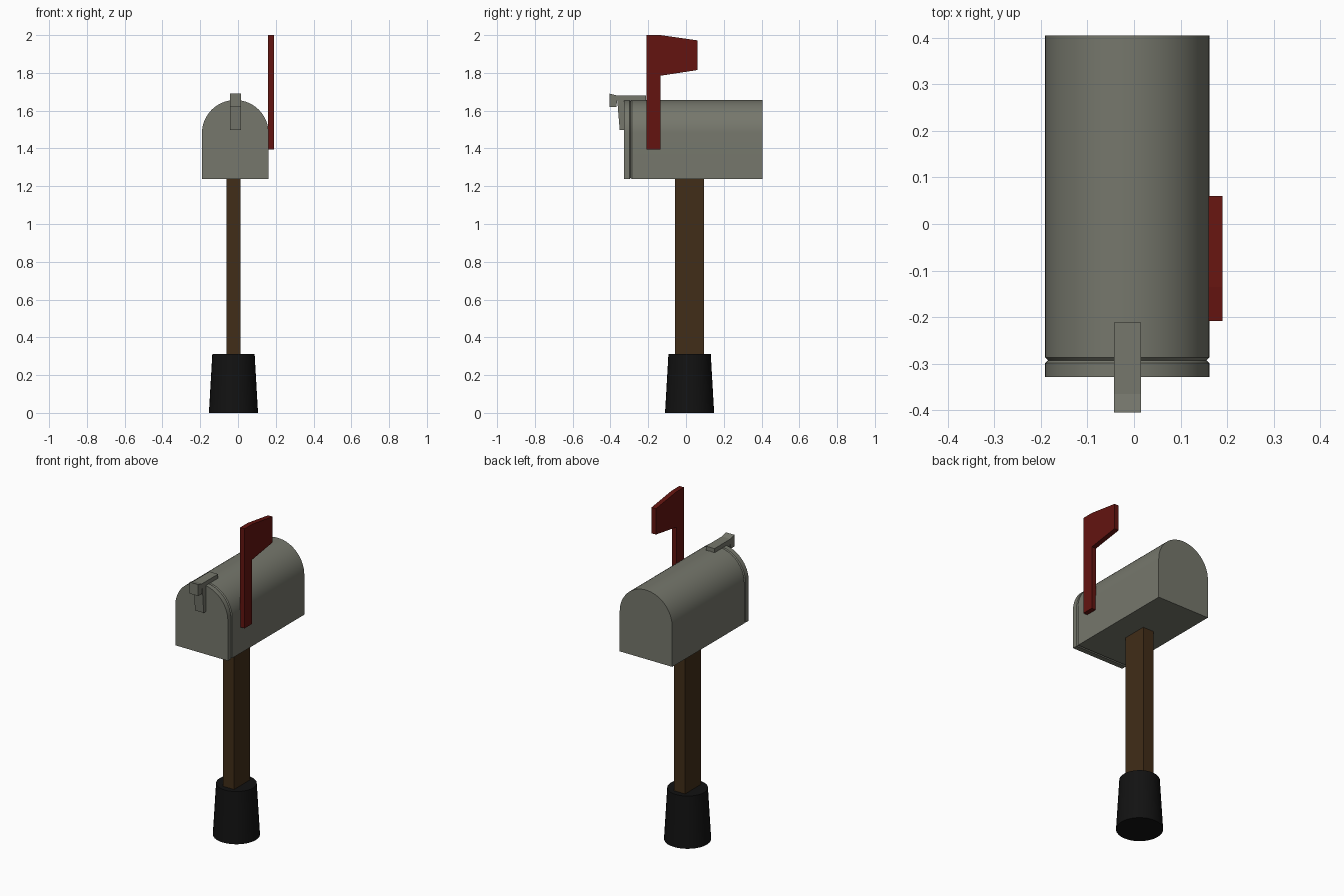
import bpy, bmesh, math

if "Cube" in bpy.data.objects:
    bpy.data.objects.remove(bpy.data.objects["Cube"])


def material(name, color):
    m = bpy.data.materials.new(name)
    m.diffuse_color = color
    m.use_nodes = True
    m.node_tree.nodes["Principled BSDF"].inputs["Base Color"].default_value = m.diffuse_color
    return m


def loft(name, rings, mat=None, smooth=False):
    """Join equal-length rings of points and cap both ends."""
    bm = bmesh.new()
    vs = [[bm.verts.new(p) for p in ring] for ring in rings]
    n = len(vs[0])
    for a, b in zip(vs, vs[1:]):
        for i in range(n):
            j = (i + 1) % n
            bm.faces.new((a[i], a[j], b[j], b[i]))
    bm.faces.new(vs[0])
    bm.faces.new(vs[-1])
    bmesh.ops.recalc_face_normals(bm, faces=bm.faces)
    me = bpy.data.meshes.new(name)
    bm.to_mesh(me)
    bm.free()
    ob = bpy.data.objects.new(name, me)
    bpy.context.collection.objects.link(ob)
    if mat:
        me.materials.append(mat)
    if smooth:
        bpy.ops.object.select_all(action='DESELECT')
        ob.select_set(True)
        bpy.context.view_layer.objects.active = ob
        bpy.ops.object.shade_smooth_by_angle(angle=math.radians(30))
    return ob


def side_plate(name, profile, x0, x1, mat=None):
    """Extrude a (y, z) outline across x."""
    return loft(name, [[(x, y, z) for y, z in profile] for x in (x0, x1)], mat)


def arch(y, inset=0.0, cx=-0.0145, r=0.1765, bottom=1.237, spring=1.48, seg=32):
    """Mailbox cross-section: flat bottom, straight sides, round top."""
    q = r - inset
    pts = [(cx - q, y, bottom + inset), (cx + q, y, bottom + inset)]
    for i in range(seg + 1):
        a = math.pi * i / seg
        pts.append((cx + q * math.cos(a), y, spring + q * math.sin(a)))
    return pts


metal = material("metal", (0.18, 0.185, 0.15, 1))
red = material("flag_red", (0.125, 0.007, 0.005, 1))
wood = material("wood", (0.052, 0.026, 0.009, 1))
black = material("base_black", (0.006, 0.006, 0.006, 1))

# Box body and door, with a shallow groove between them
loft("box_body", [arch(-0.293, 0.006), arch(-0.287), arch(0.405)], metal, True)
loft("box_door", [arch(-0.329), arch(-0.299), arch(-0.293, 0.006)], metal, True)

# Latch on the roof and pull tab on the door
side_plate("roof_latch", [(-0.405, 1.62), (-0.369, 1.62), (-0.364, 1.655), (-0.212, 1.655),
                          (-0.212, 1.68), (-0.365, 1.68), (-0.405, 1.69)],
           -0.043, 0.015, metal)
side_plate("door_pull", [(-0.351, 1.497), (-0.329, 1.497), (-0.329, 1.656), (-0.364, 1.656),
                         (-0.361, 1.62)], -0.043, 0.015, metal)

# Signal flag
side_plate("signal_flag", [(-0.208, 1.395), (-0.135, 1.395), (-0.135, 1.785), (0.06, 1.815),
                           (0.06, 1.972), (-0.135, 2.0), (-0.208, 2.0)], 0.16, 0.19, red)

# Wooden post
side_plate("post", [(-0.058, 0.28), (0.096, 0.28), (0.096, 1.24), (-0.058, 1.24)],
           -0.061, 0.014, wood)

# Tapered round base
loft("base", [[(-0.024 + r * math.cos(math.tau * i / 32), 0.019 + r * math.sin(math.tau * i / 32), z)
               for i in range(32)] for r, z in ((0.13, 0.0), (0.112, 0.312))], black, True)
